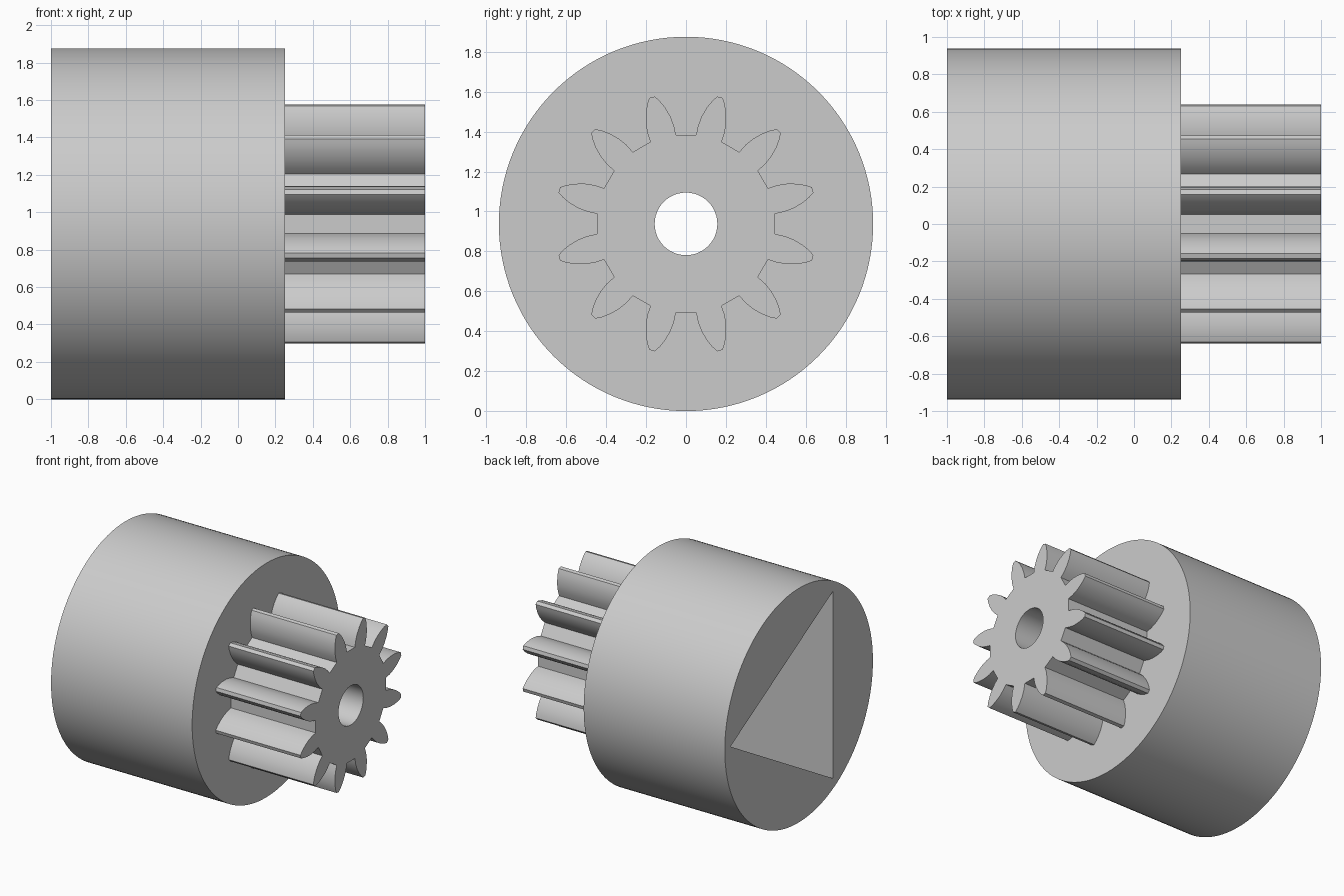
import bpy
import bmesh
from math import radians, sin, cos, tau
from mathutils import Vector

if "Cube" in bpy.data.objects:
    bpy.data.objects.remove(bpy.data.objects["Cube"])

RADIUS = 0.9375          # drum radius, also the height of the axis
TEETH = 12

grey = bpy.data.materials.new("light grey")
grey.use_nodes = True
grey.diffuse_color = (0.6, 0.6, 0.6, 1)
grey.node_tree.nodes["Principled BSDF"].inputs["Base Color"].default_value = (0.6, 0.6, 0.6, 1)


def ring(radius, sides):
    """Regular polygon of (y, z) points around the axis, starting at +y."""
    return [(radius * cos(tau * i / sides), radius * sin(tau * i / sides)) for i in range(sides)]


def gear_outline():
    """Pinion outline: one tooth profile repeated around the axis."""
    flank = [(0.443, 0.066), (0.49, 0.069), (0.54, 0.064),
             (0.59, 0.050), (0.63, 0.032), (0.657, 0.014)]   # (radius, half width)
    tooth = [(r, -w) for r, w in flank] + [(r, w) for r, w in reversed(flank)]
    outline = []
    for i in range(TEETH):
        a = tau * (i + 0.5) / TEETH
        outline += [(r * cos(a) - w * sin(a), r * sin(a) + w * cos(a)) for r, w in tooth]
    return outline


def prism(name, outline, x0, x1):
    """Extrude a (y, z) outline along x."""
    bm = bmesh.new()
    base = bm.faces.new([bm.verts.new((x0, y, z + RADIUS)) for y, z in outline])
    out = bmesh.ops.extrude_face_region(bm, geom=[base], use_keep_orig=True)
    moved = [v for v in out["geom"] if isinstance(v, bmesh.types.BMVert)]
    bmesh.ops.translate(bm, verts=moved, vec=Vector((x1 - x0, 0, 0)))
    bmesh.ops.recalc_face_normals(bm, faces=bm.faces[:])
    mesh = bpy.data.meshes.new(name)
    bm.to_mesh(mesh)
    bm.free()
    mesh.materials.append(grey)
    obj = bpy.data.objects.new(name, mesh)
    bpy.context.collection.objects.link(obj)
    return obj


def activate(obj):
    bpy.ops.object.select_all(action='DESELECT')
    obj.select_set(True)
    bpy.context.view_layer.objects.active = obj


def cut(obj, cutter):
    mod = obj.modifiers.new("cut", 'BOOLEAN')
    mod.operation = 'DIFFERENCE'
    mod.solver = 'EXACT'
    mod.object = cutter
    activate(obj)
    bpy.ops.object.modifier_apply(modifier=mod.name)


# Main parts
drum = prism("drum", ring(RADIUS, 128), -1, 0.25)
pinion = prism("pinion", gear_outline(), 0.25, 1)

# Deep triangular socket in the drum, and a round bore from the pinion into it
socket = prism("socket_cutter", ring(0.866, 3), -1.2, 0)
bore = prism("bore_cutter", ring(0.157, 48), -0.5, 1.2)
cut(drum, socket)
cut(drum, bore)
cut(pinion, bore)
for cutter in (socket, bore):
    bpy.data.objects.remove(cutter)

# Smooth round walls, crisp edges
for part in (drum, pinion):
    activate(part)
    bpy.ops.object.shade_smooth_by_angle(angle=radians(30))
